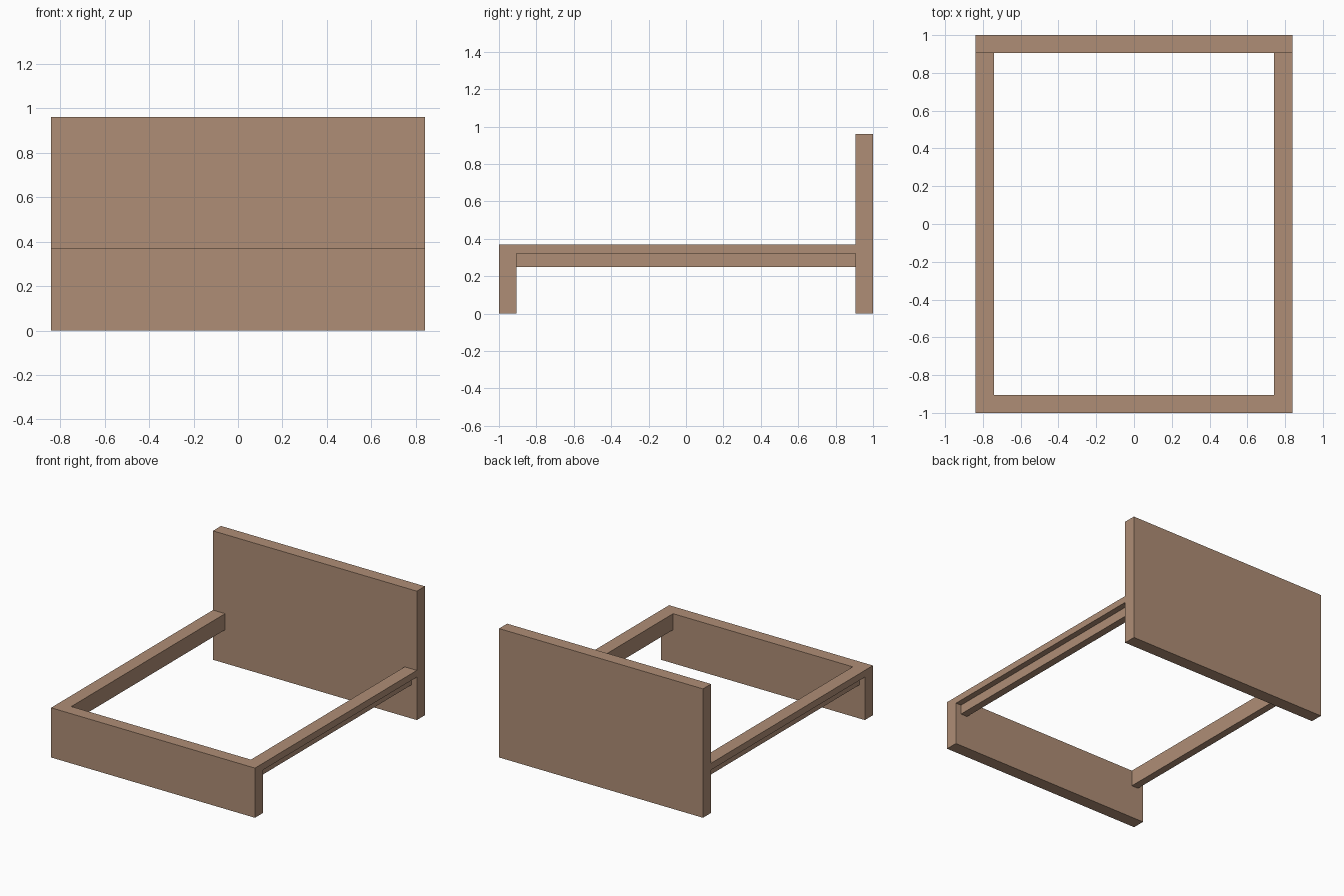
import bpy

if "Cube" in bpy.data.objects:
    bpy.data.objects.remove(bpy.data.objects["Cube"])

W = 0.84          # half width
T = 0.095         # board thickness
RAIL_TOP = 0.37

wood = bpy.data.materials.new("wood")
wood.diffuse_color = (0.43, 0.27, 0.18, 1)
wood.use_nodes = True
wood.node_tree.nodes["Principled BSDF"].inputs["Base Color"].default_value = wood.diffuse_color


def prism(name, profile, y0, y1):
    """Extrude an (x, z) profile along y."""
    n = len(profile)
    verts = [(x, y, z) for y in (y0, y1) for x, z in profile]
    faces = [tuple(range(n)), tuple(reversed(range(n, 2 * n)))]
    faces += [(i, i + n, (i + 1) % n + n, (i + 1) % n) for i in range(n)]
    mesh = bpy.data.meshes.new(name)
    mesh.from_pydata(verts, [], faces)
    mesh.materials.append(wood)
    obj = bpy.data.objects.new(name, mesh)
    bpy.context.collection.objects.link(obj)
    return obj


def board(name, height, y0, y1):
    return prism(name, [(-W, 0), (W, 0), (W, height), (-W, height)], y0, y1)


# Head and foot panels reach the floor
board("headboard", 0.96, 1 - T, 1)
board("footboard", RAIL_TOP, -1, -1 + T)

# Side rails: L profile with an outer lip, mirrored to the other side
profile = [(0.74, 0.25), (0.795, 0.25), (0.795, 0.32),
           (W, 0.32), (W, RAIL_TOP), (0.74, RAIL_TOP)]
rails = prism("side_rails", profile, -1 + T, 1 - T)
rails.modifiers.new("other_side", 'MIRROR').use_axis = (True, False, False)
